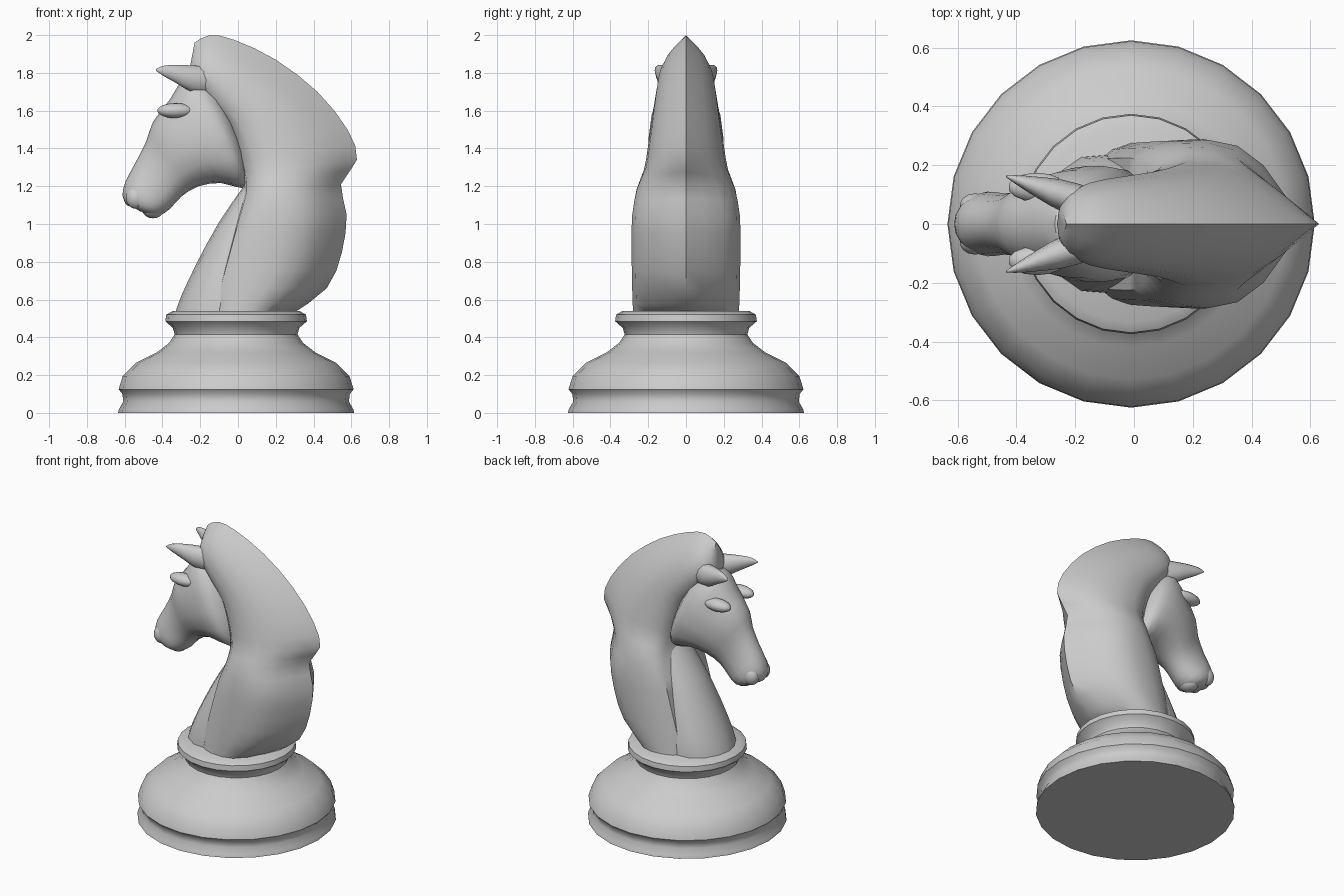
import bpy, bmesh, math
from mathutils import Vector

if "Cube" in bpy.data.objects:
    bpy.data.objects.remove(bpy.data.objects["Cube"], do_unlink=True)

stone = bpy.data.materials.new("light grey")
stone.use_nodes = True
GREY = (0.6, 0.6, 0.6, 1)
stone.diffuse_color = GREY
stone.node_tree.nodes["Principled BSDF"].inputs["Base Color"].default_value = GREY


def finish(name, bm, angle=40):
    """Turn a bmesh into a smooth shaded object."""
    bmesh.ops.remove_doubles(bm, verts=bm.verts, dist=0.0005)
    bmesh.ops.recalc_face_normals(bm, faces=bm.faces)
    mesh = bpy.data.meshes.new(name)
    bm.to_mesh(mesh)
    bm.free()
    mesh.materials.append(stone)
    obj = bpy.data.objects.new(name, mesh)
    bpy.context.collection.objects.link(obj)
    bpy.ops.object.select_all(action='DESELECT')
    obj.select_set(True)
    bpy.context.view_layer.objects.active = obj
    bpy.ops.object.shade_smooth_by_angle(angle=math.radians(angle))
    return obj


def skin(name, rings, angle=40):
    """Bridge closed rings of points and cap both ends."""
    bm = bmesh.new()
    loops = [[bm.verts.new(p) for p in ring] for ring in rings]
    n = len(loops[0])
    for a, b in zip(loops, loops[1:]):
        for i in range(n):
            bm.faces.new((a[i], a[(i + 1) % n], b[(i + 1) % n], b[i]))
    bm.faces.new(loops[0])
    bm.faces.new(loops[-1])
    return finish(name, bm, angle)


def spline(keys, steps=2):
    """Smoothly add rows between key rows."""
    rows = []
    for i in range(len(keys) - 1):
        p = [Vector(keys[max(0, min(len(keys) - 1, i + k))]) for k in (-1, 0, 1, 2)]
        for s in range(steps):
            t = s / steps
            m0, m1 = (p[2] - p[0]) / 2, (p[3] - p[1]) / 2
            rows.append((2*t**3 - 3*t**2 + 1) * p[1] + (t**3 - 2*t**2 + t) * m0
                        + (3*t**2 - 2*t**3) * p[2] + (t**3 - t**2) * m1)
    return rows + [Vector(keys[-1])]


def section(ax, az, bx, bz, width, outline):
    """Mirrored ring from point a to point b, with widths from an outline."""
    side = [(ax + (bx - ax) * u, width * w, az + (bz - az) * u) for u, w in outline]
    return side + [(x, -y, z) for x, y, z in reversed(side[1:-1])]


def blob(name, centre, size):
    bm = bmesh.new()
    bmesh.ops.create_uvsphere(bm, u_segments=14, v_segments=9, radius=1)
    for v in bm.verts:
        v.co = Vector([c + s * k for c, s, k in zip(centre, size, v.co)])
    return finish(name, bm, 60)


# Turned base
base_profile = [(.625, 0), (.62, .02), (.597, .06), (.602, .1), (.622, .125),
                (.6, .195), (.53, .265), (.42, .32), (.355, .37), (.325, .415),
                (.335, .45), (.375, .485), (.37, .52), (.335, .54)]
SIDES = 24
skin("turned_base", [[(r * math.sin(math.tau * i / SIDES) - .01,
                       r * math.cos(math.tau * i / SIDES), z) for i in range(SIDES)]
                     for r, z in base_profile])

# Neck and mane: throat point, back point, half width
neck_keys = [(-.13, .52, .28, .52, .28), (-.11, .66, .47, .66, .285),
             (-.06, .85, .55, .85, .288), (-.01, 1.03, .575, 1.05, .286),
             (.03, 1.17, .545, 1.21, .265), (.02, 1.27, .63, 1.34, .222),
             (-.01, 1.39, .58, 1.5, .2), (-.06, 1.52, .42, 1.7, .178),
             (-.14, 1.62, .2, 1.87, .16), (-.2, 1.7, -.02, 1.975, .14),
             (-.25, 1.76, -.15, 2.0, .1), (-.26, 1.8, -.23, 1.96, .045)]
U = [0, .03, .12, .27, .45, .62, .77, .9, 1]
LOW = [0, .78, .9, .98, 1, .93, .7, .33, 0]
HIGH = [0, .6, .88, 1, .95, .78, .52, .23, 0]
rows = spline(neck_keys)
neck = []
for i, row in enumerate(rows):
    t = min(1, max(0, (i - 6) / 4))
    neck.append(section(*row, [(u, a + (b - a) * t) for u, a, b in zip(U, LOW, HIGH)]))
skin("neck_and_mane", neck, 50)

# Chest wedge tucked between the flanks
chest_outline = [(0, 0), (.04, .35), (.15, .7), (.35, .95), (.7, 1), (1, 0)]
chest_keys = [(-.335, .52, .1, .52, .24), (-.3, .62, .1, .62, .235),
              (-.215, .8, .12, .8, .21), (-.1, 1.01, .15, 1.01, .17),
              (.03, 1.2, .2, 1.2, .13)]
skin("chest", [section(*r, chest_outline) for r in spline(chest_keys)], 50)

# Head: brow line point, jaw line point, half width
head_outline = [(0, 0), (.04, .4), (.16, .72), (.35, .92), (.55, 1),
                (.75, .95), (.9, .72), (.98, .35), (1, 0)]
head_keys = [(-.06, 1.62, .05, 1.33, .1), (-.15, 1.74, .05, 1.23, .175),
             (-.27, 1.785, .02, 1.19, .198), (-.36, 1.66, -.09, 1.217, .19),
             (-.45, 1.54, -.21, 1.2, .155), (-.485, 1.44, -.3, 1.145, .115),
             (-.54, 1.33, -.36, 1.08, .104), (-.595, 1.225, -.42, 1.045, .11),
             (-.612, 1.15, -.49, 1.055, .08), (-.59, 1.1, -.54, 1.08, .03)]
skin("head", [section(*r, head_outline) for r in spline(head_keys)], 50)
blob("lower_lip", (-.45, 0, 1.08), (.06, .07, .05))

# Paired brows, nostrils and ears
for side, word in ((1, "left"), (-1, "right")):
    blob(word + "_brow", (-.33, .125 * side, 1.6), (.1, .05, .04))
    blob(word + "_nostril", (-.54, .06 * side, 1.14), (.055, .045, .06))
    ear = []
    for x, y, z, ry, rz in spline([(-.15, .075, 1.76, .05, .075), (-.24, .095, 1.768, .055, .075),
                                   (-.33, .125, 1.795, .036, .05), (-.4, .15, 1.812, .016, .026),
                                   (-.435, .162, 1.815, .003, .004)]):
        ring = [math.tau * k / 10 for k in range(10)]
        ear.append([(x, side * (y + ry * math.cos(a)), z + rz * math.sin(a)) for a in ring])
    skin(word + "_ear", ear, 50)
